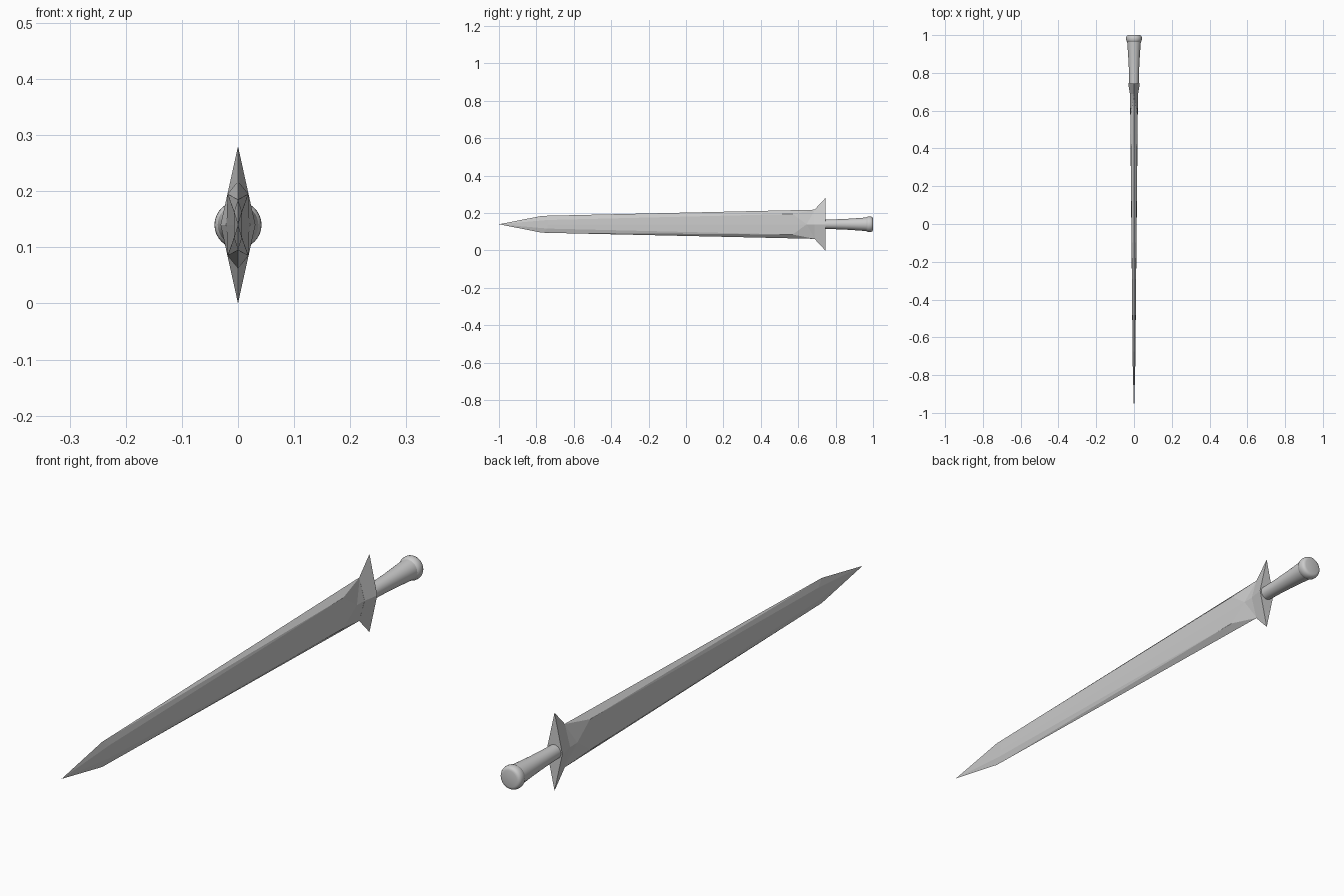
import bpy, bmesh, math

if "Cube" in bpy.data.objects:
    bpy.data.objects.remove(bpy.data.objects["Cube"])

CZ = 0.14  # height of the sword's long axis


def make_object(name, bm):
    bmesh.ops.remove_doubles(bm, verts=bm.verts, dist=1e-5)
    bmesh.ops.recalc_face_normals(bm, faces=bm.faces)
    me = bpy.data.meshes.new(name)
    bm.to_mesh(me)
    bm.free()
    ob = bpy.data.objects.new(name, me)
    ob.location.z = CZ
    bpy.context.collection.objects.link(ob)
    return ob


# Blade: one quarter described by key points, mirrored in x and z
tip = (0, -1, 0)
edge_tip, edge_root = (0, -0.77, 0.045), (0, 0.69, 0.078)
flat_tip, flat_root = (0.007, -0.74, 0.023), (0.0185, 0.57, 0.055)
apex, root = (0.0205, 0.645, 0), (0.021, 0.69, 0)
flat_mid = (0.007, -0.74, 0)
quarter = [
    (tip, edge_tip, flat_tip), (tip, flat_tip, flat_mid),       # point
    (edge_tip, edge_root, flat_root), (edge_tip, flat_root, flat_tip),  # bevel
    (flat_mid, flat_tip, flat_root, apex),                      # flat
    (flat_root, edge_root, apex), (apex, edge_root, root),      # ricasso
    (root, edge_root, (0, 0.69, 0)),                            # hidden end
]
bm = bmesh.new()
for sx in (1, -1):
    for sz in (1, -1):
        for face in quarter:
            bm.faces.new([bm.verts.new((x * sx, y, z * sz)) for x, y, z in face])
make_object("blade", bm)

# Guard: diamond section flaring toward the grip
bm = bmesh.new()
rings = []
for y, w, h in ((0.687, 0.0215, 0.078), (0.745, 0.031, 0.14)):
    rings.append([bm.verts.new(p) for p in
                  ((w, y, 0), (0, y, h), (-w, y, 0), (0, y, -h))])
for i in range(4):
    j = (i + 1) % 4
    bm.faces.new((rings[0][i], rings[0][j], rings[1][j], rings[1][i]))
for r in rings:
    bm.faces.new(r)
make_object("guard", bm)


# Grip and pommel: turned profiles around the y axis
def lathe(name, profile, sides=32):
    bm = bmesh.new()
    loops = [[bm.verts.new((r * math.cos(2 * math.pi * i / sides), y,
                            r * math.sin(2 * math.pi * i / sides)))
              for i in range(sides)] for y, r in profile]
    for a, b in zip(loops, loops[1:]):
        for i in range(sides):
            j = (i + 1) % sides
            bm.faces.new((a[i], a[j], b[j], b[i]))
    bm.faces.new(loops[0])
    bm.faces.new(loops[-1])
    ob = make_object(name, bm)
    bpy.ops.object.select_all(action='DESELECT')
    ob.select_set(True)
    bpy.context.view_layer.objects.active = ob
    bpy.ops.object.shade_smooth_by_angle(angle=math.radians(35))


lathe("grip", [(0.74, 0.025), (0.80, 0.0265), (0.86, 0.029),
               (0.92, 0.033), (0.968, 0.0365)])
lathe("pommel", [(0.964, 0.036), (0.968, 0.039), (0.974, 0.0415), (0.982, 0.042),
                 (0.990, 0.041), (0.996, 0.038), (0.9985, 0.034), (1.0, 0.029)])
